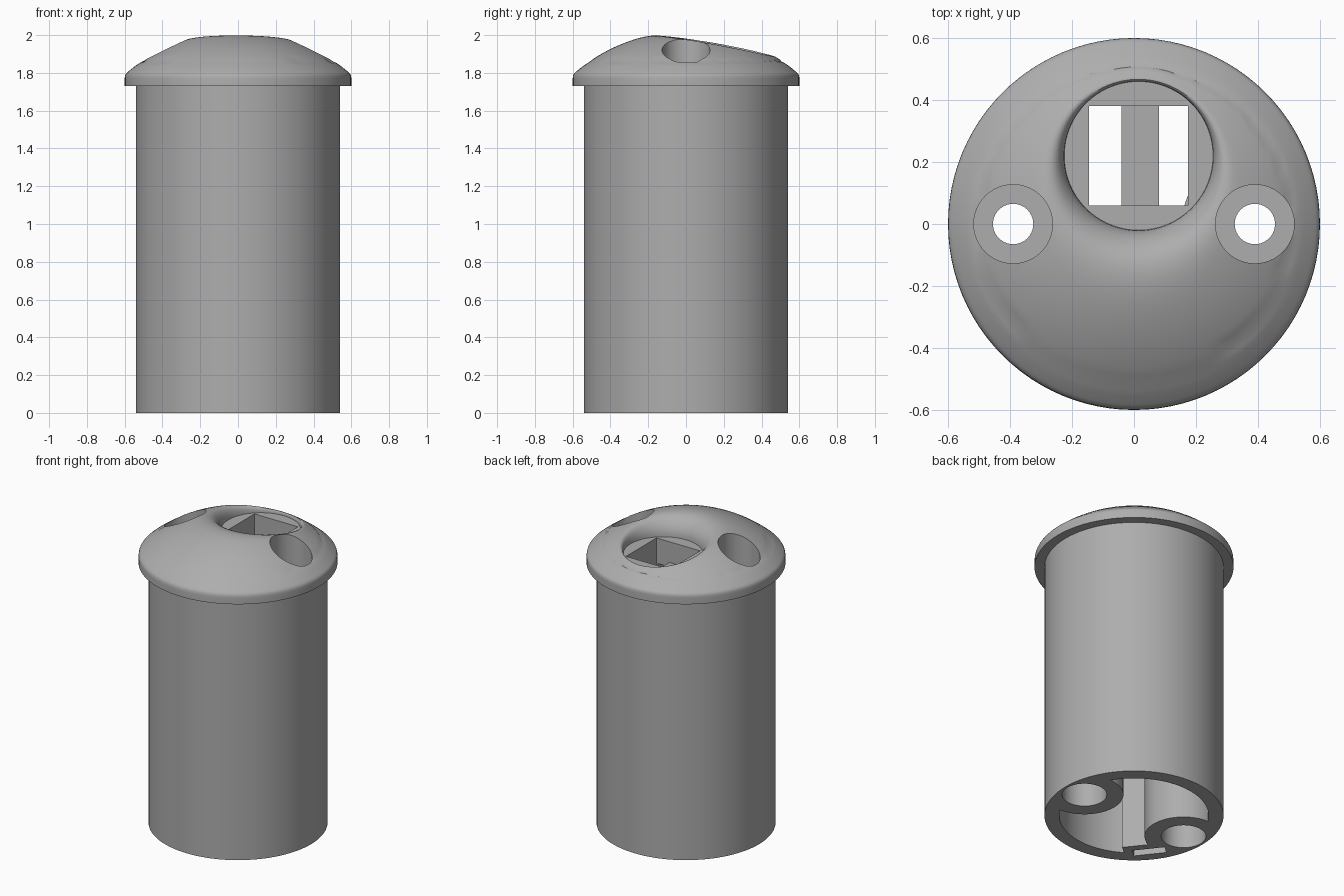
import bpy, bmesh, math
from math import sin, cos, pi, sqrt, hypot

if "Cube" in bpy.data.objects:
    bpy.data.objects.remove(bpy.data.objects["Cube"], do_unlink=True)

SEG, RINGS = 96, 28
BODY_R, CAP_R, CAP_Z = 0.54, 0.60, 1.73
DISH_X, DISH_Y, DISH_R, DISH_Z = 0.015, 0.22, 0.24, 1.868
CEILING = 1.70

grey = bpy.data.materials.new("mid_grey")
grey.use_nodes = True
grey.diffuse_color = (0.42, 0.42, 0.42, 1)
grey.node_tree.nodes["Principled BSDF"].inputs["Base Color"].default_value = (0.42, 0.42, 0.42, 1)


def add_object(name, bm):
    bmesh.ops.recalc_face_normals(bm, faces=bm.faces)
    mesh = bpy.data.meshes.new(name)
    bm.to_mesh(mesh)
    bm.free()
    mesh.materials.append(grey)
    ob = bpy.data.objects.new(name, mesh)
    bpy.context.collection.objects.link(ob)
    return ob


def cylinder(name, x, y, r, z0, z1, seg=64):
    bm = bmesh.new()
    bmesh.ops.create_cone(bm, cap_ends=True, segments=seg, radius1=r, radius2=r, depth=z1 - z0)
    bmesh.ops.translate(bm, verts=bm.verts, vec=(x, y, (z0 + z1) / 2))
    return add_object(name, bm)


def box(name, x0, x1, y0, y1, z0, z1, turn=0):
    bm = bmesh.new()
    bmesh.ops.create_cube(bm, size=1)
    for v in bm.verts:
        v.co = ((x0 + x1) / 2 + v.co.x * (x1 - x0),
                (y0 + y1) / 2 + v.co.y * (y1 - y0),
                (z0 + z1) / 2 + v.co.z * (z1 - z0))
    ob = add_object(name, bm)
    if turn:
        ob.rotation_euler.z = turn
        bpy.context.view_layer.update()
    return ob


def combine(target, tool, operation):
    """Apply one boolean and discard the tool."""
    tool.hide_render = True
    mod = target.modifiers.new("cut", 'BOOLEAN')
    mod.operation, mod.object, mod.solver = operation, tool, 'EXACT'
    bpy.context.view_layer.objects.active = target
    bpy.ops.object.modifier_apply(modifier=mod.name)
    bpy.data.objects.remove(tool, do_unlink=True)


def soft_min(a, b, k):
    h = max(k - abs(a - b), 0)
    return min(a, b) - h * h / (4 * k)


def cap_height(x, y):
    """Dome with a rounded rim and a rolled lip around the dish."""
    r = min(hypot(x, y), CAP_R)
    dome = 1.12 + sqrt(0.81 - r * r)
    rim = 1.77 + 0.09 * sqrt(max(0, 1 - (max(r - 0.5, 0) / 0.1) ** 2))
    if r > 0.5:
        dome = soft_min(dome, rim, 0.012)
    t = min(max((hypot(x - DISH_X, y - DISH_Y) - DISH_R) / 0.2, 0), 1)
    lip = DISH_Z + 0.15 * sqrt(max(0, 1 - (1 - t) ** 2))
    return soft_min(dome, lip, 0.04)


# Outer shell: dish floor, lip, dome, rim and barrel
bm = bmesh.new()
angles = [2 * pi * i / SEG for i in range(SEG)]
loops = []
for j in range(RINGS + 1):
    u = (1 - cos(pi * j / RINGS)) / 2
    loop = []
    for a in angles:
        x = (1 - u) * (DISH_X + DISH_R * cos(a)) + u * CAP_R * cos(a)
        y = (1 - u) * (DISH_Y + DISH_R * sin(a)) + u * CAP_R * sin(a)
        loop.append(bm.verts.new((x, y, cap_height(x, y) if j else DISH_Z)))
    loops.append(loop)
for r, z in ((CAP_R, CAP_Z), (BODY_R, CAP_Z), (BODY_R, 0)):
    loops.append([bm.verts.new((r * cos(a), r * sin(a), z)) for a in angles])
for lo, hi in zip(loops, loops[1:]):
    for i in range(SEG):
        k = (i + 1) % SEG
        bm.faces.new((lo[i], lo[k], hi[k], hi[i]))
bm.faces.new(loops[0])
bm.faces.new(loops[-1])
housing = add_object("capped_housing", bm)

# Hollow interior, leaving two screw bosses and a slotted block on the wall
hollow = cylinder("hollow", 0, 0, 0.45, -0.1, CEILING, SEG)
for side in (-1, 1):
    combine(hollow, cylinder("boss", side * 0.39, 0, 0.235, -0.2, 1.9), 'DIFFERENCE')
BLOCK_TURN = math.radians(218)
combine(hollow, box("wall_block", 0.36, 0.6, -0.15, 0.15, -0.2, 1.9, BLOCK_TURN), 'DIFFERENCE')

# Square opening through the dish, crossed by a bar
combine(hollow, box("opening", -0.145, 0.175, 0.06, 0.38, CEILING - 0.02, 2.1), 'UNION')
combine(hollow, box("cross_bar", -0.04, 0.08, 0.0, 0.5, 1.62, 1.73), 'DIFFERENCE')
combine(housing, hollow, 'DIFFERENCE')

# Slot in the wall block
combine(housing, box("slot", 0.41, 0.475, -0.1, 0.1, -0.1, 0.35, BLOCK_TURN), 'DIFFERENCE')

# Screw holes: counterbore above, narrow hole, wide bore below
for side in (-1, 1):
    for r, z0, z1 in ((0.127, 1.6, 2.2), (0.065, 0.3, 1.8), (0.135, -0.1, 0.9)):
        combine(housing, cylinder("bore", side * 0.39, 0, r, z0, z1), 'DIFFERENCE')

bpy.ops.object.select_all(action='DESELECT')
housing.select_set(True)
bpy.context.view_layer.objects.active = housing
bpy.ops.object.shade_smooth_by_angle(angle=math.radians(30))
